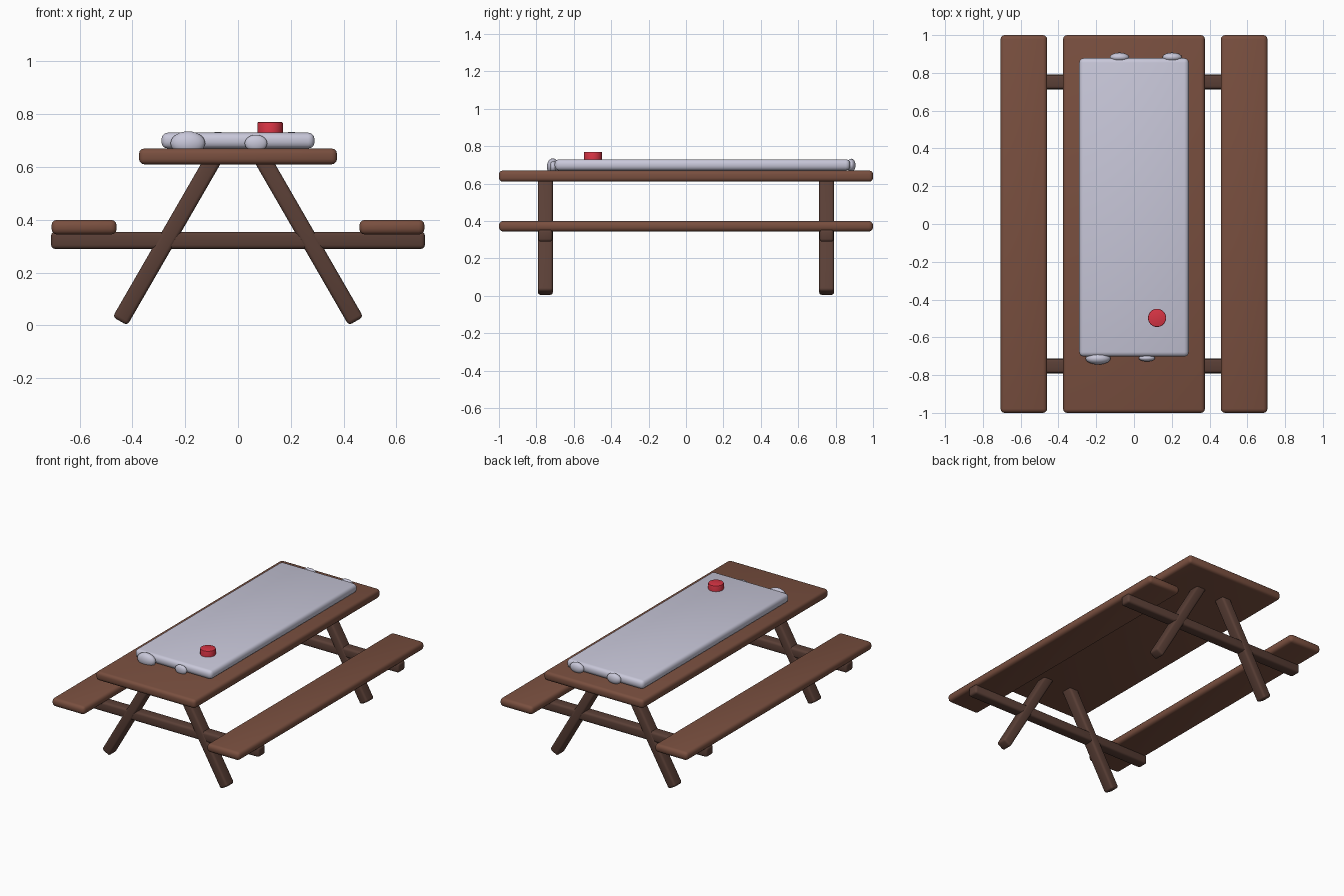
import bpy, bmesh, math
from mathutils import Vector, Matrix

if "Cube" in bpy.data.objects:
    bpy.data.objects.remove(bpy.data.objects["Cube"])


def material(name, rgb):
    m = bpy.data.materials.new(name)
    lin = [(c / 255 / 12.92) if c < 11 else ((c / 255 + 0.055) / 1.055) ** 2.4 for c in rgb]
    m.diffuse_color = (*lin, 1)
    m.use_nodes = True
    m.node_tree.nodes["Principled BSDF"].inputs["Base Color"].default_value = m.diffuse_color
    return m


WOOD = material("brown wood", (121, 79, 63))
DARK = material("dark wood", (90, 63, 54))
CLOTH = material("pale grey cloth", (200, 199, 217))
RED = material("red", (215, 52, 68))


def finish(name, bm, mat, loc, angle=40):
    mesh = bpy.data.meshes.new(name)
    bm.to_mesh(mesh)
    bm.free()
    ob = bpy.data.objects.new(name, mesh)
    ob.location = loc
    mesh.materials.append(mat)
    bpy.context.collection.objects.link(ob)
    bpy.ops.object.select_all(action='DESELECT')
    ob.select_set(True)
    bpy.context.view_layer.objects.active = ob
    bpy.ops.object.shade_smooth_by_angle(angle=math.radians(angle))
    return ob


def rounded_box(name, size, loc, mat, bevel, tilt=0):
    bm = bmesh.new()
    bmesh.ops.create_cube(bm, size=1, matrix=Matrix.Diagonal((*size, 1)))
    bmesh.ops.bevel(bm, geom=bm.edges[:], offset=bevel, segments=3,
                    profile=0.5, affect='EDGES', clamp_overlap=True)
    ob = finish(name, bm, mat, loc)
    ob.rotation_euler.y = tilt
    return ob


def lump(name, radii, loc):
    bm = bmesh.new()
    bmesh.ops.create_icosphere(bm, subdivisions=3, radius=1,
                               matrix=Matrix.Diagonal((*radii, 1)))
    return finish(name, bm, CLOTH, loc, 60)


# Table top and the two benches
rounded_box("table_top", (0.75, 2.0, 0.06), (0, 0, 0.64), WOOD, 0.02)
for side, label in ((-1, "left"), (1, "right")):
    rounded_box(f"bench_{label}", (0.247, 2.0, 0.056), (side * 0.583, 0, 0.372), WOOD, 0.022)

# Splayed legs and bench crossbeams at both ends
foot, head = Vector((0.447, 0, 0.016)), Vector((0.077, 0, 0.657))
axis = head - foot
for end, y in (("front", -0.752), ("back", 0.752)):
    rounded_box(f"crossbeam_{end}", (1.416, 0.075, 0.065), (0, y, 0.322), DARK, 0.015)
    for side, label in ((-1, "left"), (1, "right")):
        mid = (foot + head) / 2
        rounded_box(f"leg_{end}_{label}", (0.064, 0.08, axis.length),
                    (side * mid.x, y, mid.z), DARK, 0.014,
                    side * math.atan2(axis.x, axis.z))

# Padded cloth with lumps at its ends
rounded_box("cloth_pad", (0.58, 1.58, 0.06), (0, 0.088, 0.70), CLOTH, 0.024)
lump("lump_front_large", (0.066, 0.032, 0.045), (-0.19, -0.712, 0.69))
lump("lump_front_small", (0.043, 0.018, 0.032), (0.068, -0.71, 0.69))
lump("lump_back_left", (0.051, 0.024, 0.035), (-0.077, 0.883, 0.698))
lump("lump_back_right", (0.051, 0.024, 0.035), (0.202, 0.883, 0.698))

# Red round button
bm = bmesh.new()
bmesh.ops.create_cone(bm, cap_ends=True, segments=32, radius1=0.048, radius2=0.048, depth=0.05)
rim = [e for e in bm.edges if all(v.co.z > 0 for v in e.verts)]
bmesh.ops.bevel(bm, geom=rim, offset=0.004, segments=2, profile=0.5, affect='EDGES')
finish("red_button", bm, RED, (0.122, -0.497, 0.745))
